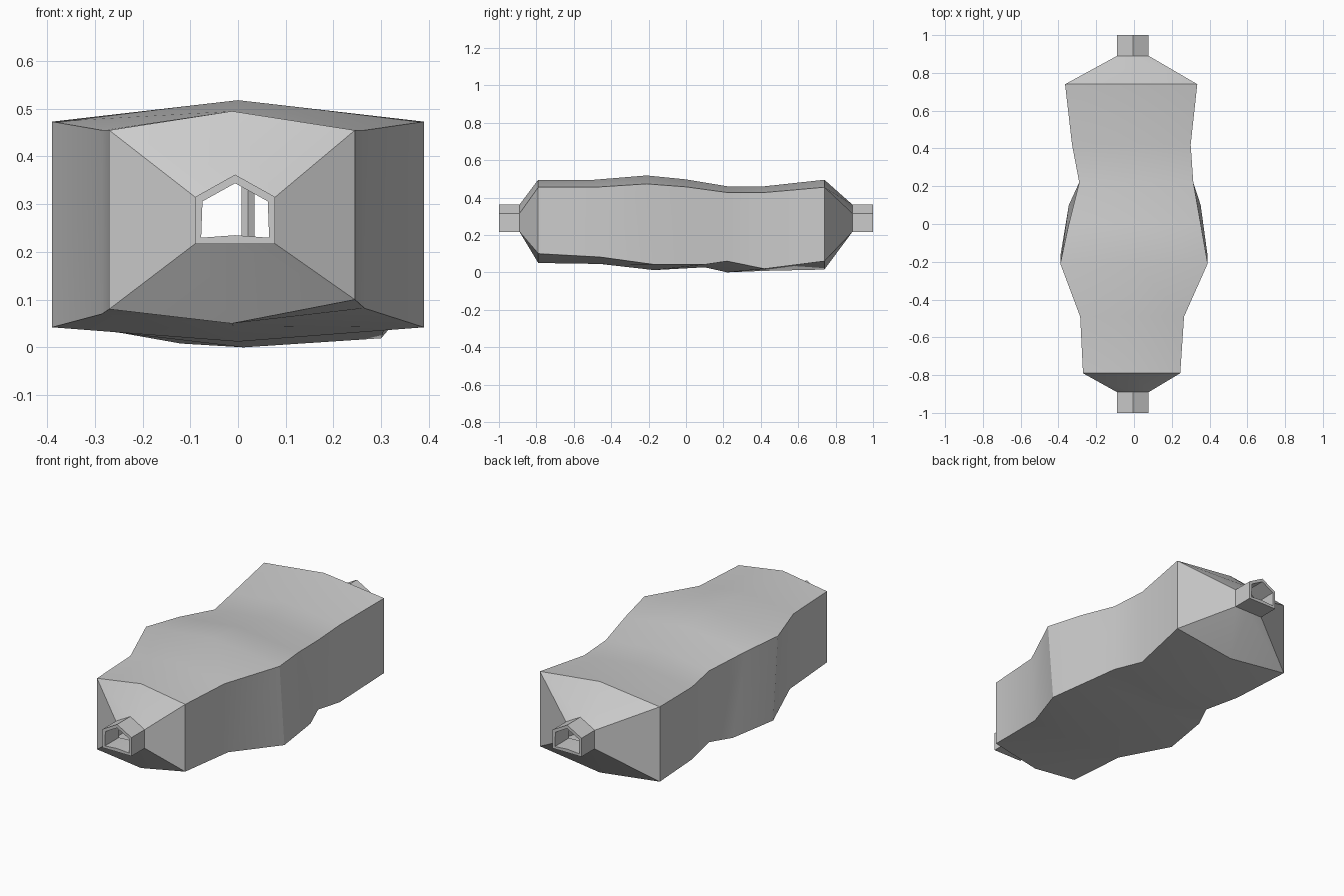
import bpy, bmesh
from math import radians

if "Cube" in bpy.data.objects:
    bpy.data.objects.remove(bpy.data.objects["Cube"])

# Tunnel sections: y top, y bottom, x left, x right, shoulder z, apex z,
# floor z left, floor z right, floor middle x, floor middle z
NECK = (-0.09, 0.078, 0.315, 0.362, 0.217, 0.217, -0.006, 0.217)
SECTIONS = [
    (-1.0, -1.0, *NECK),
    (-0.89, -0.89, *NECK),
    (-0.79, -0.79, -0.27, 0.245, 0.455, 0.495, 0.08, 0.10, -0.013, 0.05),
    (-0.49, -0.46, -0.285, 0.265, 0.455, 0.495, 0.07, 0.082, -0.01, 0.045),
    (-0.21, -0.17, -0.39, 0.39, 0.473, 0.518, 0.042, 0.042, 0.0, 0.012),
    (0.0, 0.10, -0.345, 0.353, 0.457, 0.497, 0.042, 0.042, 0.0, 0.027),
    (0.22, 0.22, -0.29, 0.314, 0.427, 0.46, 0.05, 0.06, 0.012, 0.0),
    (0.42, 0.42, -0.328, 0.30, 0.427, 0.46, 0.045, 0.019, -0.12, 0.008),
    (0.74, 0.74, -0.365, 0.335, 0.455, 0.495, 0.06, 0.06, -0.015, 0.015),
    (0.89, 0.89, *NECK),
    (1.0, 1.0, *NECK),
]


def finish(name, bm):
    bmesh.ops.recalc_face_normals(bm, faces=bm.faces)
    mesh = bpy.data.meshes.new(name)
    bm.to_mesh(mesh)
    bm.free()
    obj = bpy.data.objects.new(name, mesh)
    bpy.context.collection.objects.link(obj)
    return obj


# Tunnel shell, lofted through the sections and open at both ends
bm = bmesh.new()
rings = []
for yt, yb, xl, xr, shoulder, apex, zl, zr, xm, zm in SECTIONS:
    xa = (xl + xr) / 2
    points = [(xl, yb, zl), (xm, yb, zm), (xr, yb, zr),
              (xr, yt, shoulder), (xa, yt, apex), (xl, yt, shoulder)]
    rings.append([bm.verts.new(p) for p in points])
for a, b in zip(rings, rings[1:]):
    for i in range(6):
        j = (i + 1) % 6
        bm.faces.new((a[i], a[j], b[j], b[i]))
tunnel = finish("tunnel_shell", bm)

# Wall thickness, growing inwards
wall = tunnel.modifiers.new("wall", 'SOLIDIFY')
wall.thickness = 0.018
wall.offset = -1
bpy.context.view_layer.objects.active = tunnel
tunnel.select_set(True)
bpy.ops.object.modifier_apply(modifier=wall.name)
bpy.ops.object.shade_smooth_by_angle(angle=radians(30))

# Slim inside post, seen through the mouth
bpy.ops.mesh.primitive_cylinder_add(vertices=6, radius=0.016, depth=0.43,
                                    location=(0.021, 0.0, 0.26))
bpy.context.object.name = "inside_post"
